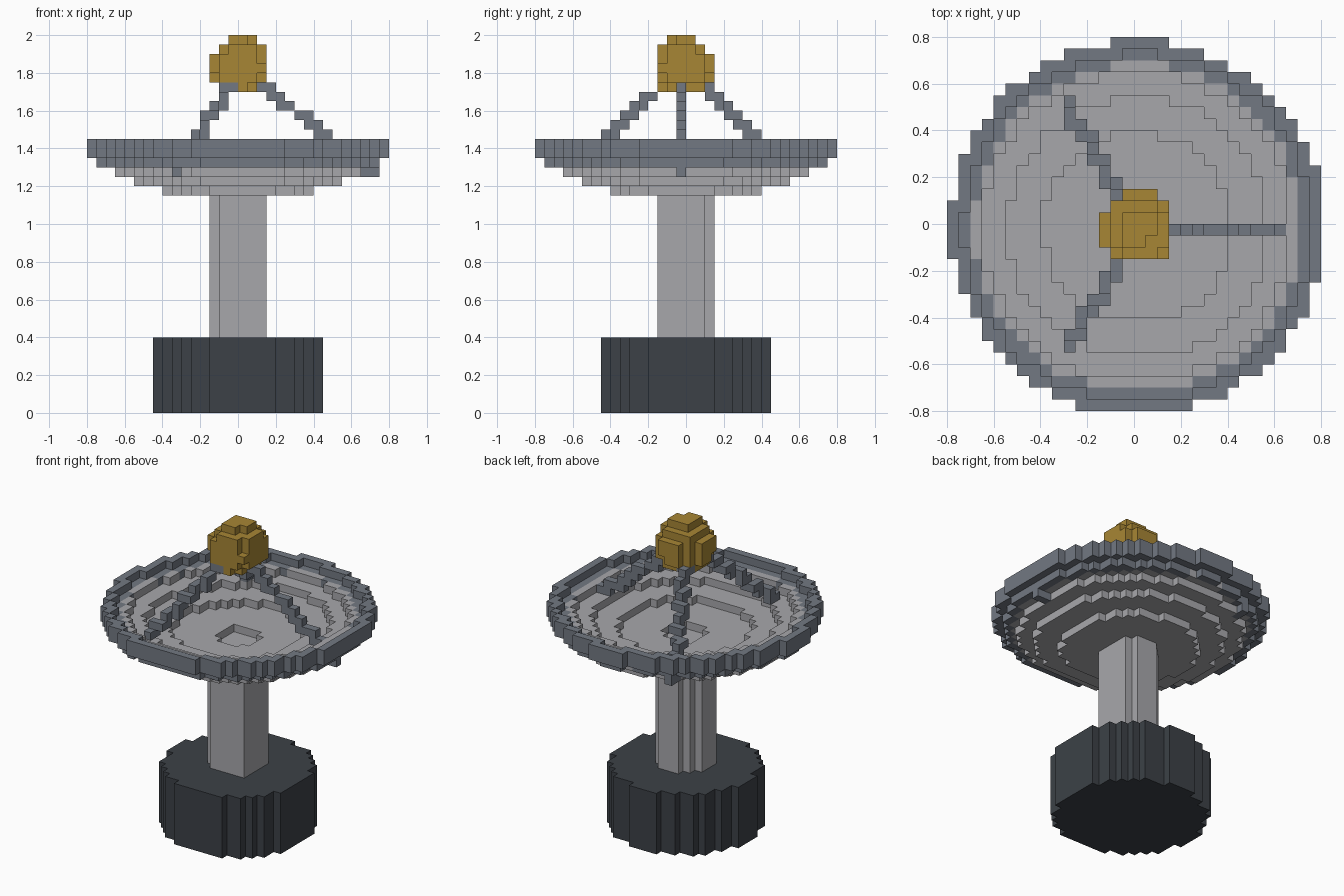
import bpy, bmesh, math
from mathutils import Vector

cube = bpy.data.objects.get("Cube")
if cube:
    bpy.data.objects.remove(cube, do_unlink=True)

CELL = 0.05
SHIFT = 0.015          # blocks are sampled slightly off the axis
AXIS = Vector((SHIFT, -SHIFT, 0))


def material(name, r, g, b):
    mat = bpy.data.materials.new(name)
    mat.use_nodes = True
    mat.diffuse_color = (r, g, b, 1)
    mat.node_tree.nodes["Principled BSDF"].inputs["Base Color"].default_value = (r, g, b, 1)
    return mat


light_grey = material("light_grey", 0.39, 0.39, 0.41)
steel_grey = material("steel_grey", 0.17, 0.19, 0.225)
charcoal = material("charcoal", 0.045, 0.053, 0.063)
gold = material("gold", 0.39, 0.24, 0.035)


def centre(cell):
    return Vector([(c + 0.5) * CELL for c in cell])


def radius(cell):
    p = centre(cell) - AXIS
    return math.hypot(p.x, p.y)


def ring(inner, outer, z0, z1):
    """Cells of an upright tube between two heights."""
    n = int(outer / CELL) + 2
    cells = set()
    for x in range(-n, n):
        for y in range(-n, n):
            if inner < radius((x, y, 0)) <= outer:
                cells |= {(x, y, z) for z in range(round(z0 / CELL), round(z1 / CELL))}
    return cells


def ball(middle, r):
    low = [math.floor((c - r) / CELL) - 1 for c in middle]
    span = int(2 * r / CELL) + 4
    box = [(low[0] + i, low[1] + j, low[2] + k)
           for i in range(span) for j in range(span) for k in range(span)]
    return {c for c in box if (centre(c) - middle).length <= r}


def rod(start, end, steps=200):
    points = [start.lerp(end, i / steps) for i in range(steps + 1)]
    return {tuple(math.floor(c / CELL) for c in p) for p in points}


def build(name, cells, mat):
    """Make the outer skin of a set of blocks."""
    bm = bmesh.new()
    corners = {}

    def vert(key):
        if key not in corners:
            corners[key] = bm.verts.new([k * CELL for k in key])
        return corners[key]

    for cell in sorted(cells):
        for axis in range(3):
            u, v = (axis + 1) % 3, (axis + 2) % 3
            for side in (0, 1):
                neighbour = list(cell)
                neighbour[axis] += 2 * side - 1
                if tuple(neighbour) in cells:
                    continue
                loop = []
                for du, dv in ((0, 0), (1, 0), (1, 1), (0, 1)):
                    key = list(cell)
                    key[axis] += side
                    key[u] += du
                    key[v] += dv
                    loop.append(vert(tuple(key)))
                bm.faces.new(loop if side else loop[::-1])
    mesh = bpy.data.meshes.new(name)
    bm.to_mesh(mesh)
    bm.free()
    mesh.materials.append(mat)
    obj = bpy.data.objects.new(name, mesh)
    bpy.context.collection.objects.link(obj)


# Base drum and column
build("base", ring(0, 0.45, 0, 0.4), charcoal)
build("column", ring(0, 0.16, 0.4, 1.15), light_grey)

# Stepped bowl: inner and outer radius of each layer, from the bottom up
LAYERS = [(0, 0.405), (0.14, 0.555), (0.405, 0.66),
          (0.555, 0.745), (0.66, 0.8), (0.745, 0.8)]
bowl = set()
for i, (inner, outer) in enumerate(LAYERS):
    z = 1.15 + i * CELL
    bowl |= ring(inner, outer, z, z + CELL)
rim = {c for c in bowl if centre(c).z > 1.3 and radius(c) > 0.7}
build("dish", bowl - rim, light_grey)
build("dish_rim", rim, steel_grey)

# Three struts from the rim to the receiver
all_struts = set()
for i, name in enumerate(("left_strut", "back_strut", "front_strut")):
    turn = math.radians(120 * i)
    out = Vector((math.cos(turn), math.sin(turn), 0))
    top = AXIS + out * 0.09 + Vector((0, 0, 1.749))
    foot = AXIS + out * 0.72 + Vector((0, 0, 1.265))
    strut = rod(top, foot) - bowl - all_struts
    all_struts |= strut
    build(name, strut, steel_grey)

# Receiver ball
receiver = ball(AXIS + Vector((0, 0, 1.85 - SHIFT)), 0.16)
build("receiver", receiver - all_struts, gold)
